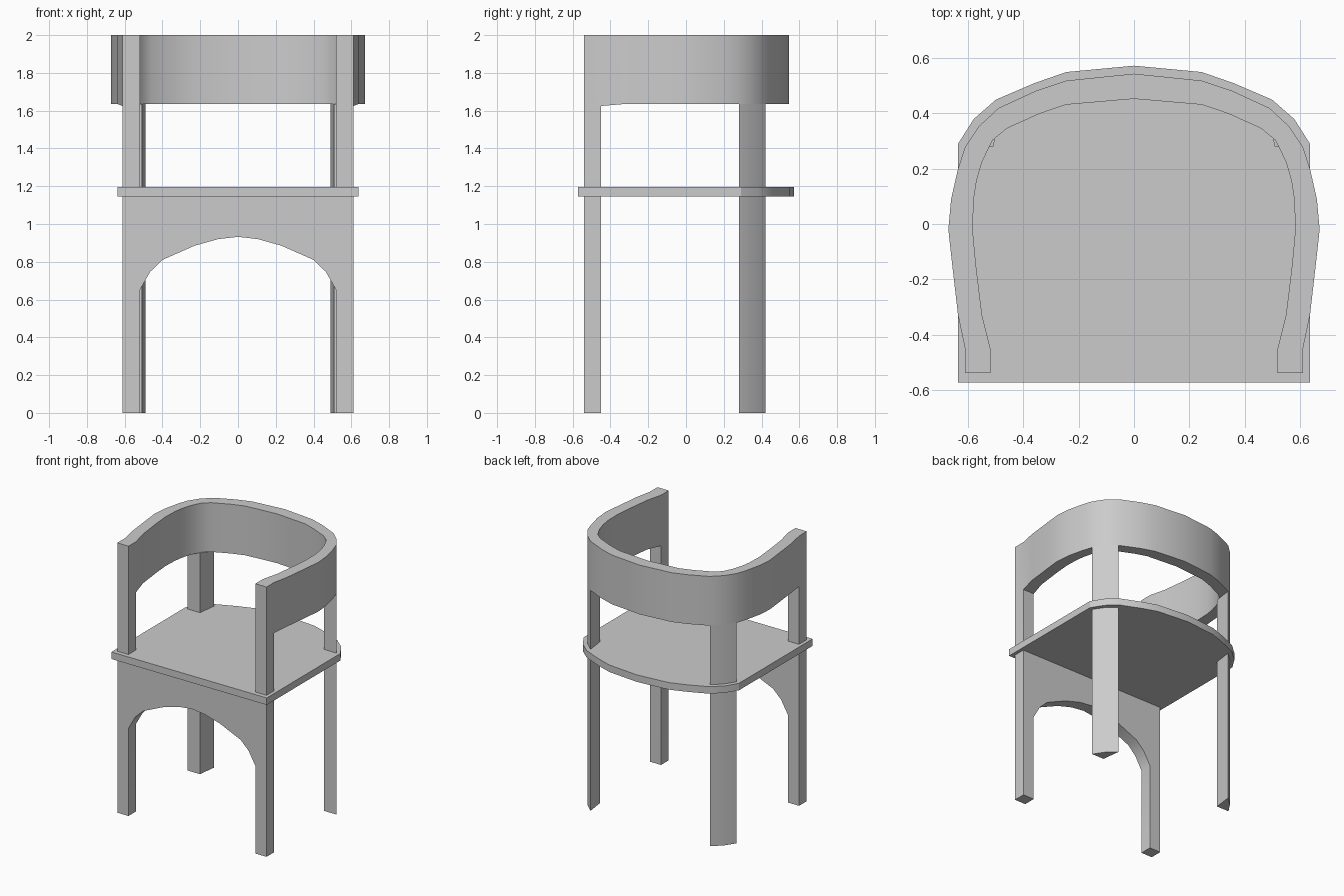
import bpy, bmesh, math
from mathutils import Vector

if "Cube" in bpy.data.objects:
    bpy.data.objects.remove(bpy.data.objects["Cube"])

SEAT_LOW, SEAT_TOP, RAIL_LOW, TOP = 1.145, 1.197, 1.635, 2.0


def finish(name, bm):
    """Turn a bmesh into a named object with soft curves and crisp edges."""
    bmesh.ops.recalc_face_normals(bm, faces=bm.faces)
    mesh = bpy.data.meshes.new(name)
    bm.to_mesh(mesh)
    bm.free()
    obj = bpy.data.objects.new(name, mesh)
    bpy.context.collection.objects.link(obj)
    bpy.ops.object.select_all(action='DESELECT')
    obj.select_set(True)
    bpy.context.view_layer.objects.active = obj
    bpy.ops.object.shade_smooth_by_angle(angle=math.radians(30))
    return obj


def mirrored(half):
    """Extend a right-hand path that ends on x = 0 to both sides."""
    return half + [(-x, y) for x, y in reversed(half[:-1])]


def prism(name, points, offset):
    """Extrude a closed polygon of 3D points by an offset."""
    bm = bmesh.new()
    face = bm.faces.new([bm.verts.new(p) for p in points])
    ext = bmesh.ops.extrude_face_region(bm, geom=[face], use_keep_orig=True)
    moved = [v for v in ext['geom'] if isinstance(v, bmesh.types.BMVert)]
    bmesh.ops.translate(bm, verts=moved, vec=Vector(offset))
    bmesh.ops.triangulate(bm, faces=[f for f in bm.faces if len(f.verts) > 4])
    return finish(name, bm)


# Seat: square front, rounded back
seat = mirrored([(.637, -.573), (.637, .29), (.58, .38), (.50, .45),
                 (.36, .51), (.245, .55), (0, .573)])
prism("seat", [(x, y, SEAT_LOW) for x, y in seat], (0, 0, SEAT_TOP - SEAT_LOW))

# Front legs and arched apron cut from one board
arch = mirrored([(.52, 0), (.52, .65), (.465, .747), (.40, .81),
                 (.23, .885), (.105, .92), (0, .932)])
board = [(-.612, 0), (-.612, SEAT_LOW), (.612, SEAT_LOW), (.612, 0)] + arch
prism("front_legs_and_apron", [(x, -.54, z) for x, z in board], (0, .09, 0))

# Curved arm and back rail, with front posts pulled down from its ends
outer = mirrored([(.612, -.54), (.612, -.45), (.637, -.33), (.66, -.13),
                  (.672, -.02), (.662, .09), (.637, .20), (.612, .277),
                  (.562, .353), (.49, .42), (.353, .483), (.245, .519),
                  (0, .544)])
inner = mirrored([(.52, -.54), (.52, -.45), (.55, -.33), (.572, -.15),
                  (.584, -.02), (.58, .09), (.57, .155), (.55, .225),
                  (.512, .303), (.46, .346), (.34, .40), (.245, .432),
                  (0, .453)])
bm = bmesh.new()
rings = []
for (ox, oy), (ix, iy) in zip(outer, inner):
    low = RAIL_LOW - (.01 if oy < -.4 else 0)
    rings.append([bm.verts.new(p) for p in
                  ((ox, oy, low), (ox, oy, TOP), (ix, iy, TOP), (ix, iy, low))])
bottoms = []
for a, b in zip(rings, rings[1:]):
    for k in range(4):
        n = (k + 1) % 4
        f = bm.faces.new((a[k], a[n], b[n], b[k]))
        if k == 3:
            bottoms.append(f)
bm.faces.new(rings[0])
bm.faces.new(rings[-1])
for f in (bottoms[0], bottoms[-1]):
    ext = bmesh.ops.extrude_discrete_faces(bm, faces=[f])
    for v in ext['faces'][0].verts:
        v.co.z = SEAT_TOP
finish("arm_and_back_rail", bm)

# Rear legs: wedge section following the outside of the rail
wedge = [(.508, .28), (.610, .28), (.562, .353), (.49, .42)]
for side, s in (("right", 1), ("left", -1)):
    for part, z0, z1 in (("leg", 0, SEAT_LOW), ("post", SEAT_TOP, RAIL_LOW)):
        prism(f"rear_{part}_{side}", [(s * x, y, z0) for x, y in wedge],
              (0, 0, z1 - z0))
